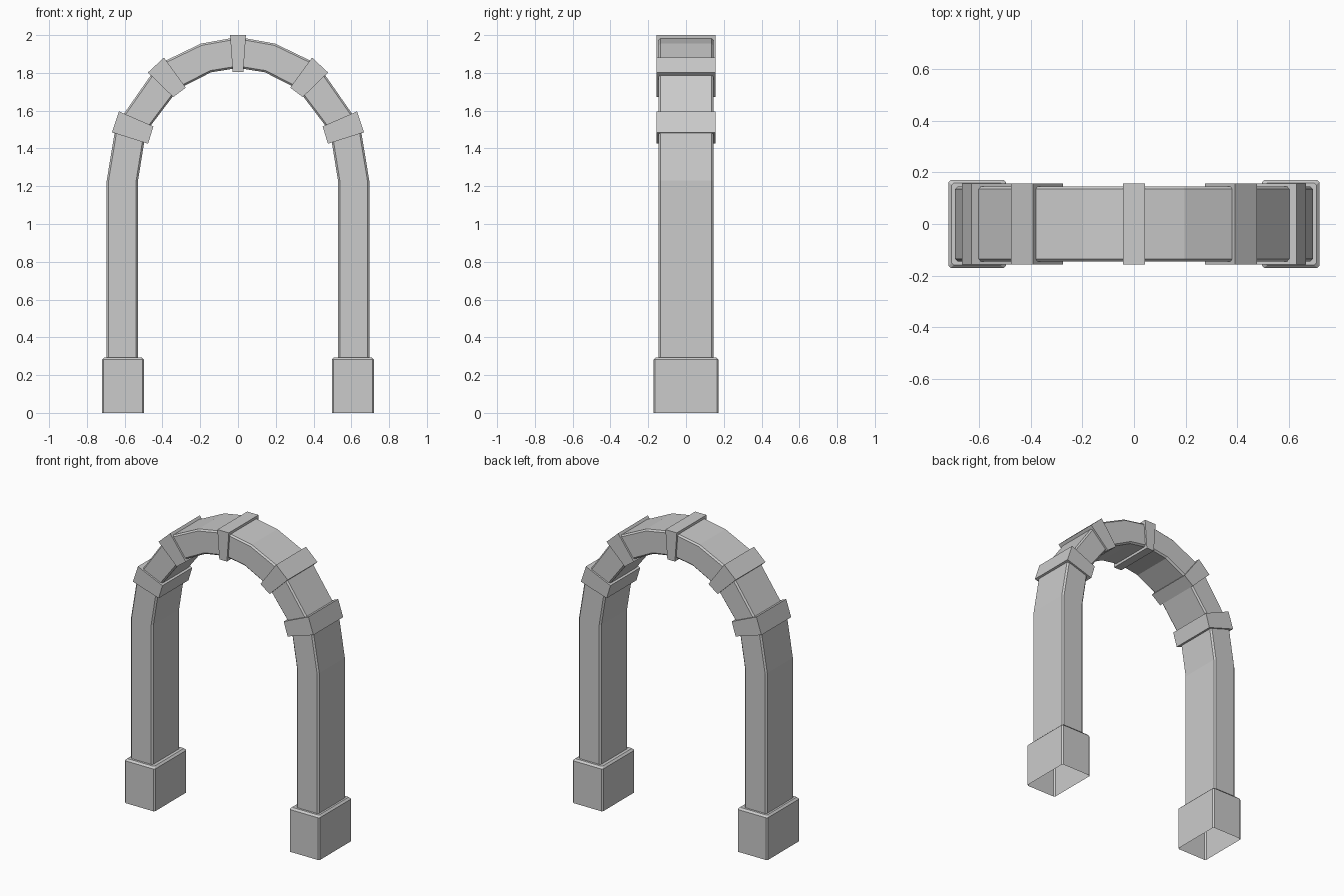
import bpy, bmesh
from mathutils import Vector

if "Cube" in bpy.data.objects:
    bpy.data.objects.remove(bpy.data.objects["Cube"])


def ring(outer, inner, d, c):
    """Cross-section between an outer and inner (x, z) point, depth +-d, corner chamfer c."""
    o, i = Vector((outer[0], 0, outer[1])), Vector((inner[0], 0, inner[1]))
    u, y = (o - i).normalized(), Vector((0, 1, 0))
    if c == 0:
        return [o - y * d, o + y * d, i + y * d, i - y * d]
    e = d - c
    return [o - y * e, o + y * e, o - u * c + y * d, i + u * c + y * d,
            i + y * e, i - y * e, i + u * c - y * d, o - u * c - y * d]


def loft(name, rings, caps=False, mirror=False):
    bm = bmesh.new()
    loops = [[bm.verts.new(p) for p in r] for r in rings]
    for a, b in zip(loops, loops[1:]):
        n = len(a)
        for k in range(n):
            bm.faces.new((a[k], a[(k + 1) % n], b[(k + 1) % n], b[k]))
    if caps:
        bm.faces.new(loops[0])
        bm.faces.new(loops[-1])
    bmesh.ops.recalc_face_normals(bm, faces=bm.faces[:])
    me = bpy.data.meshes.new(name)
    bm.to_mesh(me)
    bm.free()
    ob = bpy.data.objects.new(name, me)
    bpy.context.collection.objects.link(ob)
    if mirror:
        ob.modifiers.new("mirror", 'MIRROR').use_axis[0] = True
    return ob


# Arch shaft: right half of the (outer, inner) path, then reflected to the left
half = [((0.695, 0.29), (0.53, 0.29)),
        ((0.695, 1.23), (0.53, 1.225)),
        ((0.647, 1.522), (0.488, 1.487)),
        ((0.42, 1.847), (0.315, 1.715)),
        ((0.196, 1.955), (0.143, 1.803))]
top = [((0, 1.99), (0, 1.826))]
left = [((-o[0], o[1]), (-i[0], i[1])) for o, i in reversed(half)]
loft("arch_shaft", [ring(o, i, 0.145, 0.01) for o, i in half + top + left])

# Pedestals: open underneath, chamfered upper rim, ledge running in to the shaft
loft("pedestals", [
    ring((0.72, 0), (0.497, 0), 0.171, 0.008),
    ring((0.72, 0.282), (0.497, 0.282), 0.171, 0.008),
    ring((0.708, 0.294), (0.509, 0.294), 0.159, 0.008),
    ring((0.695, 0.294), (0.53, 0.294), 0.145, 0.01)], mirror=True)

# Wedge-shaped stones wrapped around the arch
stones = {
    "lower_stones": [((0.667, 1.485), (0.476, 1.425)), ((0.63, 1.596), (0.448, 1.517))],
    "upper_stones": [((0.477, 1.802), (0.343, 1.672)), ((0.392, 1.881), (0.276, 1.722))],
    "keystone": [((0.042, 2.0), (0.028, 1.805)), ((-0.042, 2.0), (-0.028, 1.805))],
}
for name, ends in stones.items():
    loft(name, [ring(o, i, 0.157, 0) for o, i in ends],
         caps=True, mirror=name != "keystone")
